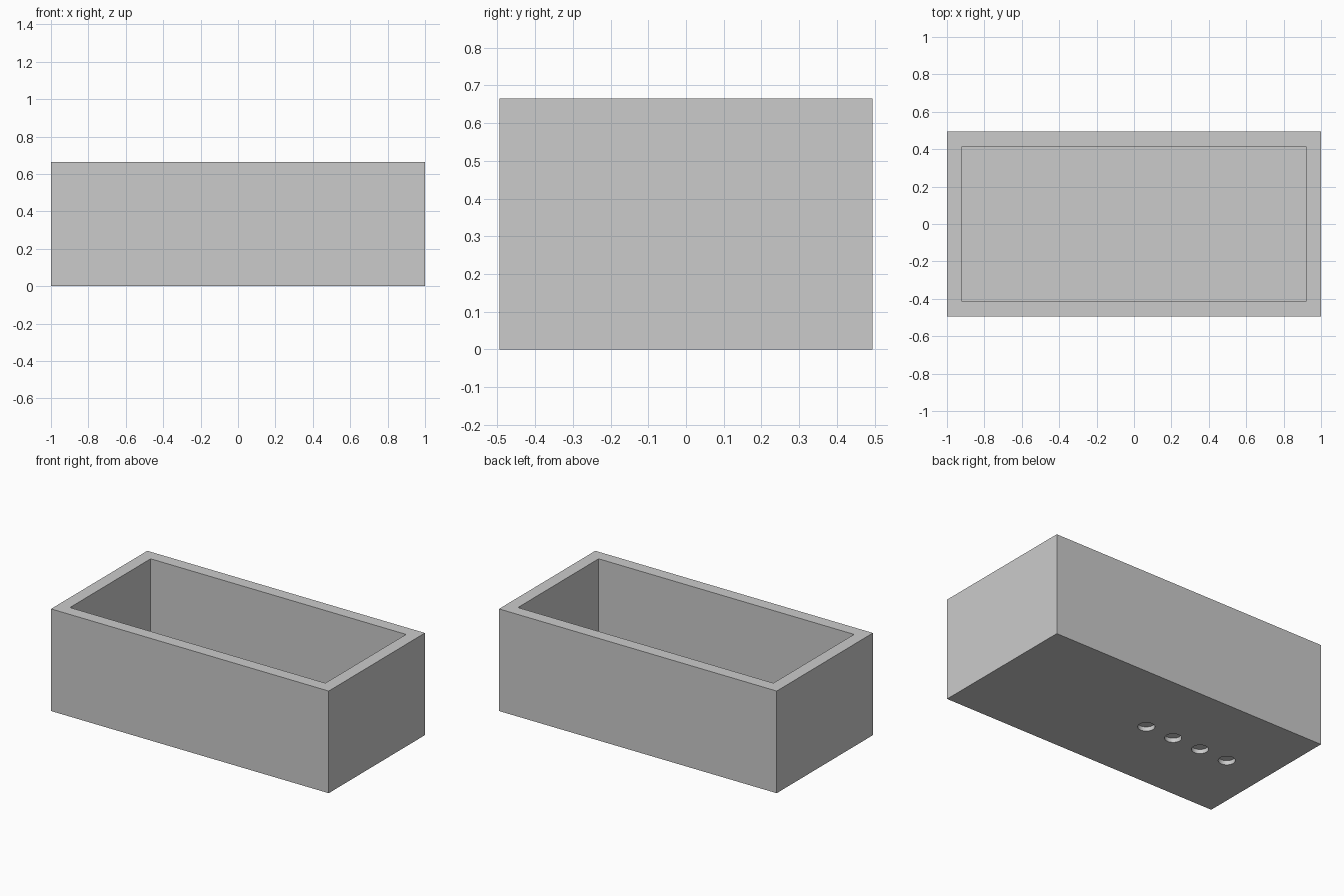
import bpy
import bmesh

old = bpy.data.objects.get("Cube")
if old:
    bpy.data.objects.remove(old, do_unlink=True)

LENGTH, WIDTH, HEIGHT = 2.0, 0.99, 0.665
WALL = 0.08
HOLE_RADIUS, HOLE_DEPTH = 0.05, 0.028

# Single grey material
grey = bpy.data.materials.new("plain_grey")
grey.use_nodes = True
color = (0.6, 0.6, 0.6, 1)
grey.diffuse_color = color
grey.node_tree.nodes["Principled BSDF"].inputs["Base Color"].default_value = color

# Solid block resting on the ground
bm = bmesh.new()
bmesh.ops.create_cube(bm, size=1)
bmesh.ops.scale(bm, vec=(LENGTH, WIDTH, HEIGHT), verts=bm.verts)
bmesh.ops.translate(bm, vec=(0, 0, HEIGHT / 2), verts=bm.verts)

# Open cavity: inset a flat rim, then extrude the middle straight down
top = max(bm.faces, key=lambda f: f.calc_center_median().z)
bmesh.ops.inset_region(bm, faces=[top], thickness=WALL, use_even_offset=True)
floor = bmesh.ops.extrude_discrete_faces(bm, faces=[top])["faces"][0]
bmesh.ops.translate(bm, vec=(0, 0, WALL - HEIGHT), verts=floor.verts)
bmesh.ops.recalc_face_normals(bm, faces=bm.faces)

mesh = bpy.data.meshes.new("open_box")
bm.to_mesh(mesh)
bm.free()
mesh.materials.append(grey)
box = bpy.data.objects.new("open_box", mesh)
bpy.context.collection.objects.link(box)

# Row of four shallow round sockets in the underside
for i in range(4):
    bpy.ops.mesh.primitive_cylinder_add(
        vertices=32, radius=HOLE_RADIUS, depth=2 * HOLE_DEPTH,
        location=(-0.093 - 0.203 * i, 0, 0))
    cutter = bpy.context.object
    cutter.name = "socket_cutter"
    cutter.hide_render = True
    cutter.data.materials.append(grey)
    cut = box.modifiers.new("socket", 'BOOLEAN')
    cut.operation = 'DIFFERENCE'
    cut.solver = 'EXACT'
    cut.object = cutter
    bpy.context.view_layer.objects.active = box
    bpy.ops.object.modifier_apply(modifier=cut.name)
    bpy.data.objects.remove(cutter, do_unlink=True)

# Smooth socket walls, crisp box edges
bpy.ops.object.select_all(action='DESELECT')
box.select_set(True)
bpy.context.view_layer.objects.active = box
bpy.ops.object.shade_smooth_by_angle()
